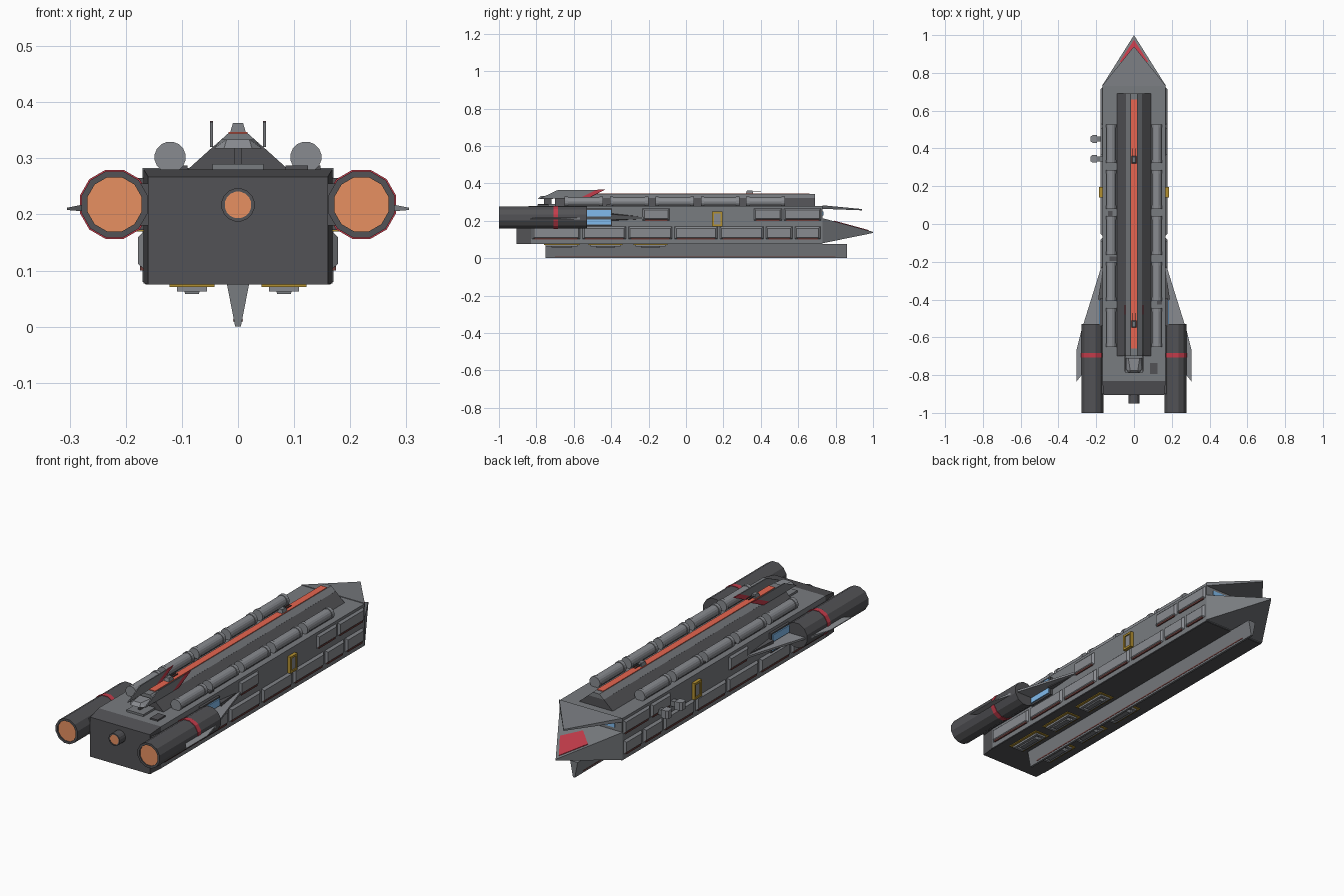
import bpy, bmesh, math
from mathutils import Matrix

if "Cube" in bpy.data.objects:
    bpy.data.objects.remove(bpy.data.objects["Cube"])


def material(name, r, g, b):
    m = bpy.data.materials.new(name)
    m.diffuse_color = (r, g, b, 1)
    m.use_nodes = True
    m.node_tree.nodes["Principled BSDF"].inputs["Base Color"].default_value = m.diffuse_color
    return m


HULL = material("hull_grey", 0.19, 0.20, 0.215)
DARK = material("dark_grey", 0.085, 0.085, 0.092)
LIGHT = material("light_grey", 0.25, 0.26, 0.28)
RED = material("red", 0.55, 0.045, 0.07)
RUST = material("rust", 0.16, 0.05, 0.045)
STRIP = material("glow_red", 0.8, 0.13, 0.08)
ORANGE = material("glow_orange", 0.8, 0.28, 0.12)
BLUE = material("glass_blue", 0.22, 0.5, 0.85)
GOLD = material("gold", 0.45, 0.28, 0.03)


def finish(name, bm, mat):
    bmesh.ops.recalc_face_normals(bm, faces=bm.faces)
    me = bpy.data.meshes.new(name)
    bm.to_mesh(me)
    bm.free()
    me.materials.append(mat)
    ob = bpy.data.objects.new(name, me)
    bpy.context.collection.objects.link(ob)
    return ob


def solid(name, pts, mat):
    """Convex solid around a few corner points."""
    bm = bmesh.new()
    for p in pts:
        bm.verts.new(p)
    bmesh.ops.convex_hull(bm, input=bm.verts)
    bmesh.ops.dissolve_limit(bm, angle_limit=0.01, verts=bm.verts, edges=bm.edges)
    return finish(name, bm, mat)


def box(name, x, y, z, mat):
    return solid(name, [(a, b, c) for a in x for b in y for c in z], mat)


def sym(*pts):
    """Points plus their mirror images across x = 0."""
    return [(s * x, y, z) for x, y, z in pts for s in (1, -1)]


def lathe(name, x, z, rings, mat, n=12):
    """Faceted body along y from (y, radius) rings, capped at both ends."""
    bm = bmesh.new()
    loops = []
    for y, r in rings:
        loops.append([bm.verts.new((x + r * math.cos(2 * math.pi * (i + .5) / n), y,
                                    z + r * math.sin(2 * math.pi * (i + .5) / n))) for i in range(n)])
    for a, b in zip(loops, loops[1:]):
        for i in range(n):
            bm.faces.new((a[i], a[(i + 1) % n], b[(i + 1) % n], b[i]))
    bm.faces.new(loops[0])
    bm.faces.new(loops[-1])
    return finish(name, bm, mat)


def panel(name, s, y0, y1, z0, z1, x0, x1, mat, c=0.012):
    """Raised side panel with sloping edges."""
    return solid(name, [(s * x0, y, z) for y in (y0, y1) for z in (z0, z1)] +
                 [(s * x1, y, z) for y in (y0 + c, y1 - c) for z in (z0 + c, z1 - c)], mat)


def frame(name, x, y, z, t, axis, mat):
    """Rectangular frame of four bars, facing along x (0) or z (2)."""
    if axis == 0:
        for i, (yy, zz) in enumerate([((y[0], y[0] + t), z), ((y[1] - t, y[1]), z),
                                      (y, (z[0], z[0] + t)), (y, (z[1] - t, z[1]))]):
            box(f"{name}_{i}", x, yy, zz, mat)
    else:
        for i, (xx, yy) in enumerate([((x[0], x[0] + t), y), ((x[1] - t, x[1]), y),
                                      (x, (y[0], y[0] + t)), (x, (y[1] - t, y[1]))]):
            box(f"{name}_{i}", xx, yy, z, mat)


# Main hull and stern block
box("main_hull", (-.168, .168), (-.83, .73), (.077, .28), HULL)
solid("stern_block", sym((.168, -.83, .077), (.168, -.83, .28),
                         (.16, -.905, .075), (.16, -.905, .267)), DARK)
box("hull_underside", (-.165, .165), (-.85, .725), (.075, .079), DARK)

# Split bow: lower ram and thin upper beak, with a red kite and bridge windows
solid("lower_bow", sym((.17, .73, .214), (.17, .73, .08)) + [(0, 1, .141), (0, 1, .135)], HULL)
deck = lambda y: .214 - .274 * (y - .73)
solid("bow_marking", [(x, y, deck(y) + dz) for x, y in ((0, .975), (.075, .86), (-.075, .86), (0, .79))
                      for dz in (-.004, .004)], RED)
solid("upper_bow", sym((.17, .73, .283), (.17, .73, .264)) + [(0, .94, .263), (0, .94, .256)], HULL)
for s in (1, -1):
    box("bridge_window", (s * .05, s * .13), (.728, .734), (.228, .25), BLUE)

# Keel
solid("keel", sym((.02, -.75, .077), (.005, -.75, 0), (.02, .86, .077), (.005, .86, 0)), HULL)
for s in (1, -1):
    solid("keel_stripe", [(s * x, y, z) for y in (-.7, .8)
                          for x, z in ((.006, .008), (.0078, .008), (.007, .013), (.0088, .013))], RUST)

# Dorsal ridge with glowing strip
solid("dorsal_base", sym((.092, -.7, .278), (.092, .69, .278), (.042, -.7, .323), (.042, .69, .323)), DARK)
solid("dorsal_crest", sym((.045, -.7, .32), (.045, .69, .32), (.018, -.7, .344), (.018, .69, .344)), HULL)
box("dorsal_strip", (-.017, .017), (-.66, .66), (.335, .347), STRIP)
for y in (.34, -.53):
    solid("ridge_turret", sym((.015, y - .02, .343), (.015, y + .02, .343),
                              (.009, y - .014, .363), (.009, y + .014, .363)), HULL)
    for s in (1, -1):
        box("turret_barrel", (s * .004, s * .008), (y, y + .06), (.354, .358), DARK)

# Tail fins and control post
for s in (1, -1):
    x = (s * .0445, s * .0495)
    solid("tail_fin", [(a, y, z) for a in x for y, z in
                       ((-.78, .32), (-.685, .365), (-.48, .366), (-.57, .32))], HULL)
    solid("tail_fin_tip", [(a, y, z) for a in x for y, z in
                           ((-.48, .366), (-.57, .32), (-.525, .32), (-.43, .367))], RED)
box("control_post", (-.006, .006), (-.76, -.72), (.278, .323), DARK)
solid("control_top", sym((.042, -.71, .318), (.042, -.77, .318), (.025, -.79, .318),
                         (.03, -.71, .334), (.02, -.775, .334)), LIGHT)
box("tail_base", (-.045, .045), (-.79, -.7), (.278, .29), HULL)

# Top deck hatches and stubs
for x, y, w, d in ((.105, -.765, .02, .03), (-.11, -.185, .02, .012),
                   (-.125, .055, .012, .015), (.135, -.41, .012, .015)):
    box("deck_hatch", (x - w, x + w), (y - d, y + d), (.278, .287), DARK)

# Storage cylinders along the deck
for s in (1, -1):
    for i in range(5):
        y = .425 - i * .243
        lathe("deck_tank", s * .121, .302, [(y - .103, .022), (y - .103, .028), (y - .085, .028),
              (y - .085, .025), (y + .085, .025), (y + .085, .028), (y + .103, .028), (y + .103, .022)],
              LIGHT, 16)
        box("tank_cradle", (s * .105, s * .137), (y - .09, y + .09), (.277, .285), DARK)

# Side armour panels, doors and windows
edges = (-.83, -.56, -.315, -.068, .175, .42, .575, .725)
for s in (1, -1):
    for a, b in zip(edges, edges[1:]):
        panel("lower_armour", s, a + .004, b - .004, .1, .172, .165, .178, LIGHT)
        box("armour_trim", (s * .165, s * .175), (a + .02, b - .02), (.1, .108), RUST)
    for a, b in ((-.235, -.085), (.36, .515), (.52, .725)):
        panel("upper_armour", s, a, b, .2, .27, .165, .177, LIGHT)
        box("armour_trim", (s * .165, s * .174), (a + .015, b - .015), (.2, .208), RUST)
    frame("airlock_frame", (s * .165, s * .184), (.14, .195), (.17, .25), .01, 0, GOLD)
    box("airlock_door", (s * .165, s * .178), (.148, .187), (.178, .242), LIGHT)

# Docking clamps on the left side
for y in (.45, .345):
    box("docking_arm", (-.2, -.165), (y - .013, y + .013), (.2, .225), HULL)
    solid("docking_clamp", [(x, y + k, z) for x, d in ((-.195, .02), (-.22, .02), (-.23, .012))
                            for k in (-d, d) for z in (.193, .232)], LIGHT)

# Side engines with pylons, windows and wings
for s in (1, -1):
    ex, ez = s * .22, .218
    lathe("engine", ex, ez, [(-.985, .05), (-1, .05), (-1, .061), (-.53, .061), (-.53, .045)], DARK)
    lathe("engine_glow", ex, ez, [(-.995, .05), (-.98, .05)], ORANGE)
    lathe("engine_band", ex, ez, [(-.708, .0635), (-.684, .0635)], RED)
    box("engine_pylon", (s * .16, s * .2), (-.9, -.53), (.18, .255), DARK)
    box("window_housing", (s * .165, s * .18), (-.54, -.395), (.172, .265), DARK)
    for z in ((.18, .207), (.224, .258)):
        box("side_window", (s * .17, s * .186), (-.535, -.402), z, BLUE)
    solid("wing_root", [(s * x, y, z) for x, y, z in (
        (.165, -.4, .24), (.165, -.4, .2), (.19, -.4, .235), (.19, -.4, .205),
        (.165, -.23, .222), (.165, -.23, .21))], DARK)
    solid("front_wing", [(s * x, y, z) for x, y in ((.165, -.2), (.268, -.53), (.165, -.53))
                         for z in (.21, .22)], LIGHT)
    solid("outer_wing", [(s * .27, -.53, .205), (s * .27, -.53, .219), (s * .27, -.79, .205),
                         (s * .27, -.79, .219), (s * .305, -.67, .208), (s * .305, -.67, .212),
                         (s * .305, -.835, .208), (s * .305, -.835, .212)], LIGHT)

# Centre thruster
lathe("centre_thruster", 0, .217, [(-.94, .024), (-.95, .024), (-.95, .03), (-.9, .03)], DARK, 16)
lathe("centre_glow", 0, .217, [(-.948, .024), (-.935, .024)], ORANGE, 16)

# Belly hangar hatches
for s in (1, -1):
    for y0, y1 in ((-.75, -.58), (-.51, -.35), (-.27, -.11)):
        x = sorted((s * .042, s * .122))
        frame("hatch_trim", x, (y0 - .01, y1 + .01), (.071, .078), .012, 2, GOLD)
        x = sorted((s * .055, s * .109))
        frame("hatch_rim", x, (y0, y1), (.063, .078), .013, 2, LIGHT)
        solid("hatch_door", [(s * (.082 + a), y, z) for a, z in
              ((-.018, .077), (.018, .077), (-.012, .058), (.012, .058)) for y in (y0 + .03, y1 - .03)], HULL)
